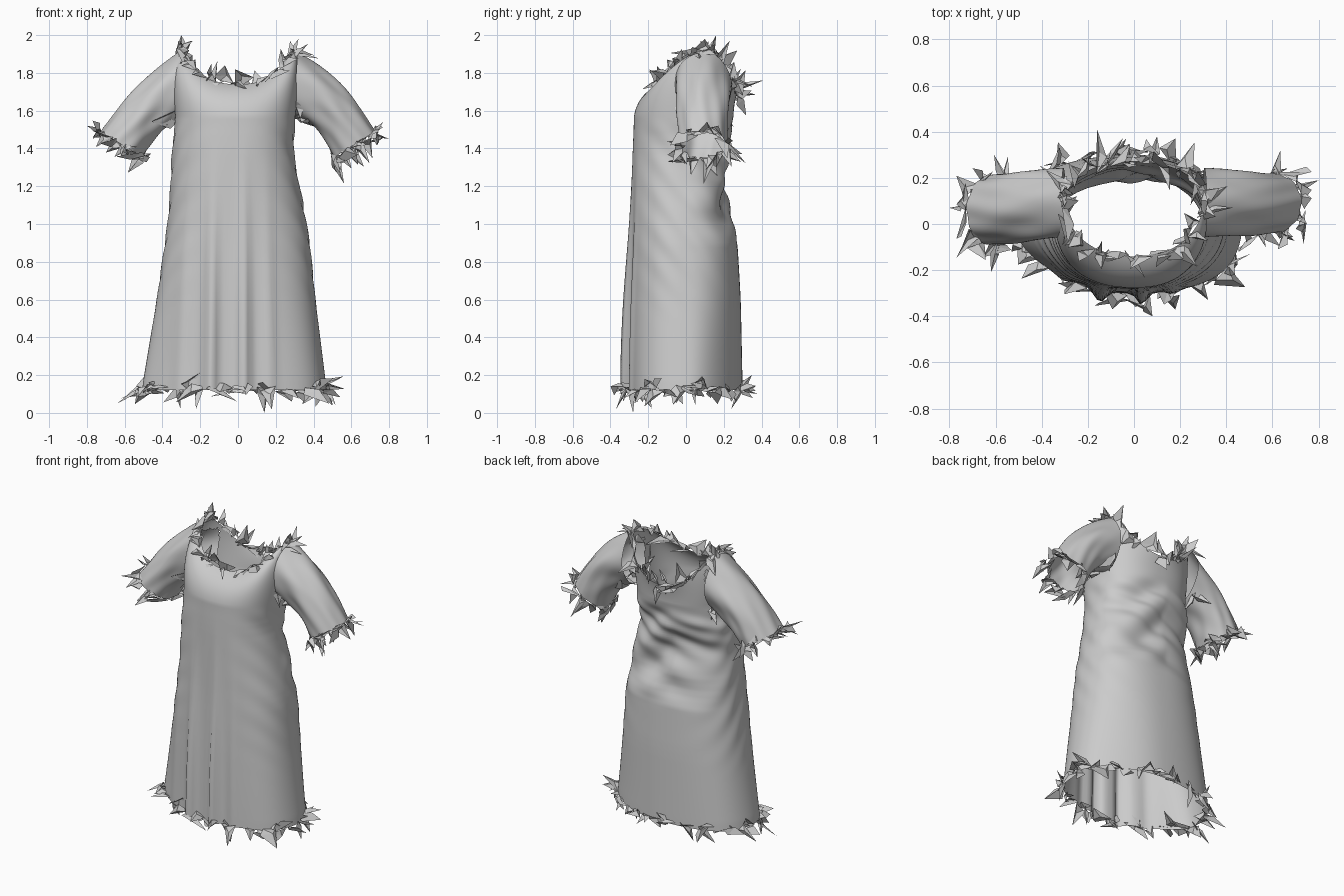
import bpy, random
from math import sin, cos, pi, exp
from mathutils import Vector

if "Cube" in bpy.data.objects:
    bpy.data.objects.remove(bpy.data.objects["Cube"])

random.seed(11)
NU = 128


def make_mesh(name, verts, faces, smooth):
    me = bpy.data.meshes.new(name)
    me.from_pydata([tuple(v) for v in verts], [], faces)
    me.validate()
    ob = bpy.data.objects.new(name, me)
    bpy.context.collection.objects.link(ob)
    for p in me.polygons:
        p.use_smooth = smooth
    return ob


def loft(name, rings, hole=None):
    """Skin a stack of closed rings; skip faces whose centre is in a hole."""
    n = len(rings[0])
    verts = [p for r in rings for p in r]
    faces = []
    for j in range(len(rings) - 1):
        for i in range(n):
            k = (i + 1) % n
            f = (j * n + i, j * n + k, (j + 1) * n + k, (j + 1) * n + i)
            if hole and hole(sum((verts[a] for a in f), Vector()) / 4):
                continue
            faces.append(f)
    return make_mesh(name, verts, faces, True)


def spow(v, e):
    return (1 if v >= 0 else -1) * abs(v) ** e


def smoothstep(a, b, v):
    t = max(0, min(1, (v - a) / (b - a)))
    return t * t * (3 - 2 * t)


# Dress body profile: z, left x, right x, front y, back y
PROFILE = [(0.12, -0.51, 0.47, -0.29, 0.30), (0.60, -0.43, 0.41, -0.285, 0.29),
           (0.94, -0.38, 0.375, -0.28, 0.27), (1.06, -0.365, 0.35, -0.28, 0.215),
           (1.25, -0.355, 0.315, -0.28, 0.195), (1.42, -0.345, 0.29, -0.28, 0.22),
           (1.57, -0.33, 0.305, -0.275, 0.255)]


def profile(z):
    for a, b in zip(PROFILE, PROFILE[1:]):
        if z <= b[0]:
            t = (z - a[0]) / (b[0] - a[0])
            return [a[i] + (b[i] - a[i]) * t for i in range(1, 5)]
    return PROFILE[-1][1:]


def body_point(a, z):
    xl, xr, yf, yb = (sum(v) / 3 for v in zip(*(profile(max(.12, min(1.57, z + d))) for d in (-.05, 0, .05))))
    # the skirt's cross-section is a little skewed, the chest squarer
    low = 1 - smoothstep(.05, 1.0, z)
    e = 0.86 + low * (.11 + .15 * sin(2 * a))
    c, s = spow(cos(a), e), spow(sin(a), e)
    x = (xr if c > 0 else -xl) * c
    y = (yb if s > 0 else -yf) * s
    # hanging pleats in the front of the skirt
    if s < 0:
        g = 1 - smoothstep(0.2, 1.55, z)
        for px, w, h in ((-0.13, .035, .05), (0.03, .028, .05), (0.15, .03, .015), (-.27, .04, .015)):
            y -= h * g * exp(-((x - px * (1.15 - .1 * z)) / w) ** 2)
        y -= 0.012 * g
    # crumpled cloth around the back waist and drag lines on the sides
    w = smoothstep(0.85, 1.1, z) * (1 - smoothstep(1.42, 1.57, z))
    k = max(0, s + 0.1) * w
    r = 0.016 * sin(19 * z + 8 * abs(x + .06) + 2 * sin(6 * x)) + 0.006 * sin(41 * z - 16 * x + 2 * sin(9 * z))
    side = abs(c) ** 3 * smoothstep(.4, .9, z) * (1 - smoothstep(1.45, 1.6, z)) * 0.003 * sin(34 * z + 40 * y)
    d = k * r + side
    return Vector((x + d * c, y + d * s, z))


def neck_point(a):
    c, s = cos(a), sin(a)
    zlow = 1.74 if s < 0 else 1.69
    return Vector((0.3 * spow(c, .9), 0.1 + (0.24 if s < 0 else 0.17) * s,
                   zlow + (1.915 - zlow) * abs(c) ** 2.3))


def yoke_point(a, t):
    p, q = body_point(a, 1.57), neck_point(a)
    m = Vector((p.x * 1.1, p.y * .85 + q.y * .15, q.z - 0.05))
    return p * (1 - t) ** 2 + m * 2 * t * (1 - t) + q * t * t


ANG = [2 * pi * i / NU for i in range(NU)]
rings = [[body_point(a, 0.12 + 1.45 * j / 100) for a in ANG] for j in range(101)]
rings += [[yoke_point(a, j / 20) for a in ANG] for j in range(1, 21)]
loft("dress_body", rings,
     lambda p: abs(p.x) > 0.27 and 1.62 < p.z < 1.82 and abs(p.y - .09) < .1)


# Short flared sleeves: right and left differ slightly in cuff depth and fullness
def sleeve_point(side, yc, depth, a, t):
    root, cuff = Vector((0.305, .09, 1.735)), Vector((0.615, yc, 1.42))
    up = Vector((0.01, 0, .175)).lerp(Vector((0.11, 0, .07)), t)
    full = .04 if side > 0 else .015
    ctr = root.lerp(cuff, t) + Vector((.02, 0, full)) * sin(pi * t)
    r = 1 + 0.05 * sin(pi * min(1, t + .1)) * sin(5 * a + 4 * t) + .025 * sin(9 * a - 6 * t) * t
    p = ctr + up * cos(a) * r
    p.y += (.15 + (depth - .15) * t) * sin(a) * r
    return Vector((p.x * side, p.y, p.z))


SLEEVES = (("right_sleeve", 1, .09, .125), ("left_sleeve", -1, .06, .15))
for name, side, yc, dep in SLEEVES:
    loft(name, [[sleeve_point(side, yc, dep, a, j / 24) for a in ANG[::2]] for j in range(25)])


# Ragged torn scraps along each open edge
def rnd(s=1.0):
    return Vector([random.uniform(-s, s) for _ in range(3)])


def scrap(verts, faces, base, tangent, tip):
    """One folded pointed scrap: a wide base, a raised fold and a sharp tip."""
    w = random.uniform(.05, .09)
    d = tip - base
    side = (tangent + rnd(.6)).normalized() * w
    nrm = d.cross(side).normalized() * random.uniform(.01, .03)
    n = len(verts)
    verts += [base - side * .5, base + side * .5, base + d * .35 + nrm,
              tip, base + d * random.uniform(-.1, .35) - side * random.uniform(.3, .9) - nrm]
    faces += [(n, n + 1, n + 2), (n + 1, n + 3, n + 2), (n + 4, n + 2, n + 3), (n, n + 2, n + 4)]


def ragged_edge(name, curve, outward, count, extremes=()):
    verts, faces = [], []
    for i in range(count):
        a = 2 * pi * (i + random.uniform(-.5, .5)) / count
        p, q = curve(a), curve(a + .02)
        d = (outward(a) + rnd(.9)).normalized() * random.uniform(.07, .15)
        tip = p + d
        tip.z = max(.02, min(1.97, tip.z))
        tip.x = max(-.77, min(.77, tip.x))
        tip.y = max(-.37, min(.37, tip.y))
        scrap(verts, faces, p + rnd(.015), (q - p).normalized(), tip)
    for tip in map(Vector, extremes):
        p = min((curve(a) for a in ANG), key=lambda v: (v - tip).length)
        scrap(verts, faces, p, Vector((.6, .6, .2)).normalized(), tip)
    make_mesh(name, verts, faces, False)


ragged_edge("hem_scraps", lambda a: body_point(a, .13),
            lambda a: Vector((.4 * cos(a), .4 * sin(a), -.3)), 54,
            [(-.64, -.05, .05), (.14, -.28, .0), (.08, -.40, .14), (.5, .05, .04), (.1, .38, .1)])
ragged_edge("neck_scraps", neck_point,
            lambda a: Vector((.25 * cos(a), .4 * sin(a), .3)), 48,
            [(-.3, .16, 2.0), (.32, .1, 1.98), (-.16, .41, 1.76), (-.24, .1, 1.97)])
for (name, side, yc, dep), ext in zip(SLEEVES, ([(.80, .19, 1.45), (.75, .0, 1.5)],
                                               [(-.80, .07, 1.52), (-.62, -.21, 1.36)])):
    ragged_edge(name + "_scraps",
                lambda a, s=side, y=yc, d=dep: sleeve_point(s, y, d, a, 1),
                lambda a, s=side: Vector((s * .35, .4 * sin(a), -.35 + .4 * cos(a))), 20, ext)
    # a few loose scraps under the arm
    ragged_edge(name + "_underarm_scraps",
                lambda a, s=side: Vector((s * .325, .08 + .1 * sin(a), 1.58 + .03 * cos(a))),
                lambda a, s=side: Vector((s * .4, 0, -.2)), 6)
